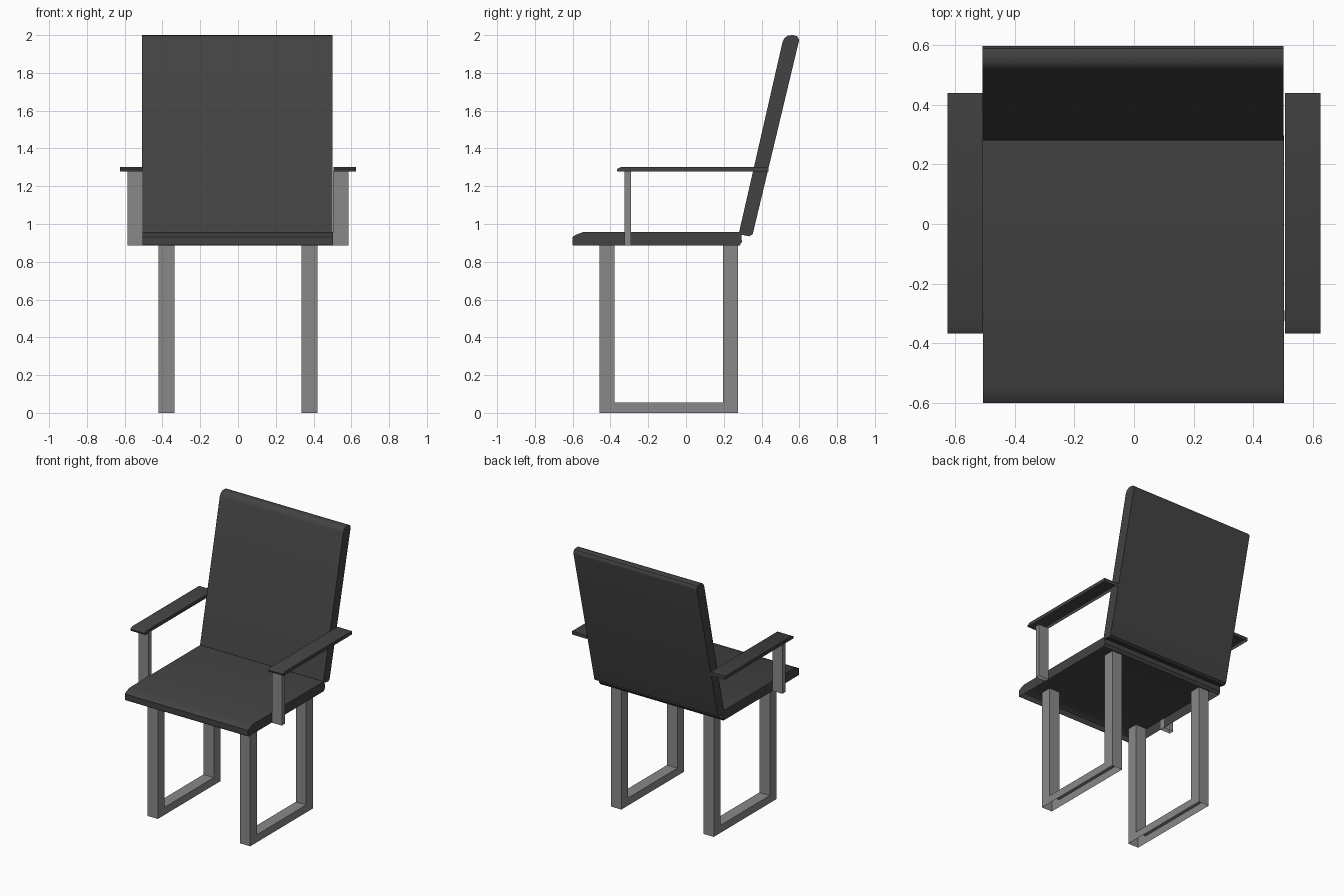
import bpy, bmesh

if "Cube" in bpy.data.objects:
    bpy.data.objects.remove(bpy.data.objects["Cube"])


def material(name, value):
    m = bpy.data.materials.new(name)
    m.diffuse_color = (value, value, value, 1)
    m.use_nodes = True
    m.node_tree.nodes["Principled BSDF"].inputs["Base Color"].default_value = m.diffuse_color
    return m


DARK = material("dark upholstery", 0.055)
METAL = material("grey metal", 0.25)


def prism(name, profile, x0, x1, mat, open_bottom=True, mirror=False):
    """Extrude a (y, z) side profile along x, optionally open underneath."""
    bm = bmesh.new()
    face = bm.faces.new([bm.verts.new((x0, y, z)) for y, z in profile])
    ext = bmesh.ops.extrude_face_region(bm, geom=[face], use_keep_orig=True)
    moved = [v for v in ext["geom"] if isinstance(v, bmesh.types.BMVert)]
    bmesh.ops.translate(bm, vec=(x1 - x0, 0, 0), verts=moved)
    bmesh.ops.recalc_face_normals(bm, faces=bm.faces[:])
    if open_bottom:
        low = min(z for _, z in profile)
        under = [f for f in bm.faces
                 if all(abs(v.co.z - low) < 1e-4 for v in f.verts)]
        bmesh.ops.delete(bm, geom=under, context='FACES_ONLY')
    mesh = bpy.data.meshes.new(name)
    bm.to_mesh(mesh)
    bm.free()
    mesh.materials.append(mat)
    ob = bpy.data.objects.new(name, mesh)
    bpy.context.collection.objects.link(ob)
    if mirror:
        ob.modifiers.new("other side", 'MIRROR')
    bpy.ops.object.select_all(action='DESELECT')
    ob.select_set(True)
    bpy.context.view_layer.objects.active = ob
    bpy.ops.object.shade_smooth_by_angle(angle=0.6)
    return ob


# Seat cushion: sloped front lip, rounded rear edge, hollow underneath
prism("seat", [(-0.595, 0.885), (-0.60, 0.89), (-0.60, 0.932), (-0.585, 0.942),
               (-0.545, 0.957), (0.28, 0.957), (0.293, 0.945), (0.296, 0.905),
               (0.283, 0.885)], -0.505, 0.503, DARK)

# Leaning backrest with rounded top and bottom
prism("backrest", [(0.28, 0.952), (0.29, 0.944), (0.335, 0.935), (0.353, 0.945),
                   (0.597, 1.965), (0.597, 1.98), (0.588, 1.994), (0.565, 2.0),
                   (0.54, 1.998), (0.522, 1.985), (0.511, 1.963)],
      -0.507, 0.501, DARK, open_bottom=False)

# Armrests
prism("armrests", [(-0.363, 1.277), (-0.366, 1.29), (-0.345, 1.302),
                   (0.438, 1.302), (0.438, 1.277)], 0.505, 0.624, DARK, mirror=True)

# Armrest posts
prism("armrest_posts", [(-0.325, 0.885), (-0.325, 1.28), (-0.29, 1.28),
                        (-0.29, 0.885)], 0.504, 0.585, METAL, mirror=True)

# U-shaped leg frames of hollow section
prism("leg_frames", [(-0.457, 0), (-0.457, 0.887), (-0.378, 0.887), (-0.378, 0.056),
                     (0.196, 0.056), (0.196, 0.887), (0.276, 0.887), (0.276, 0)],
      0.335, 0.42, METAL, mirror=True)
